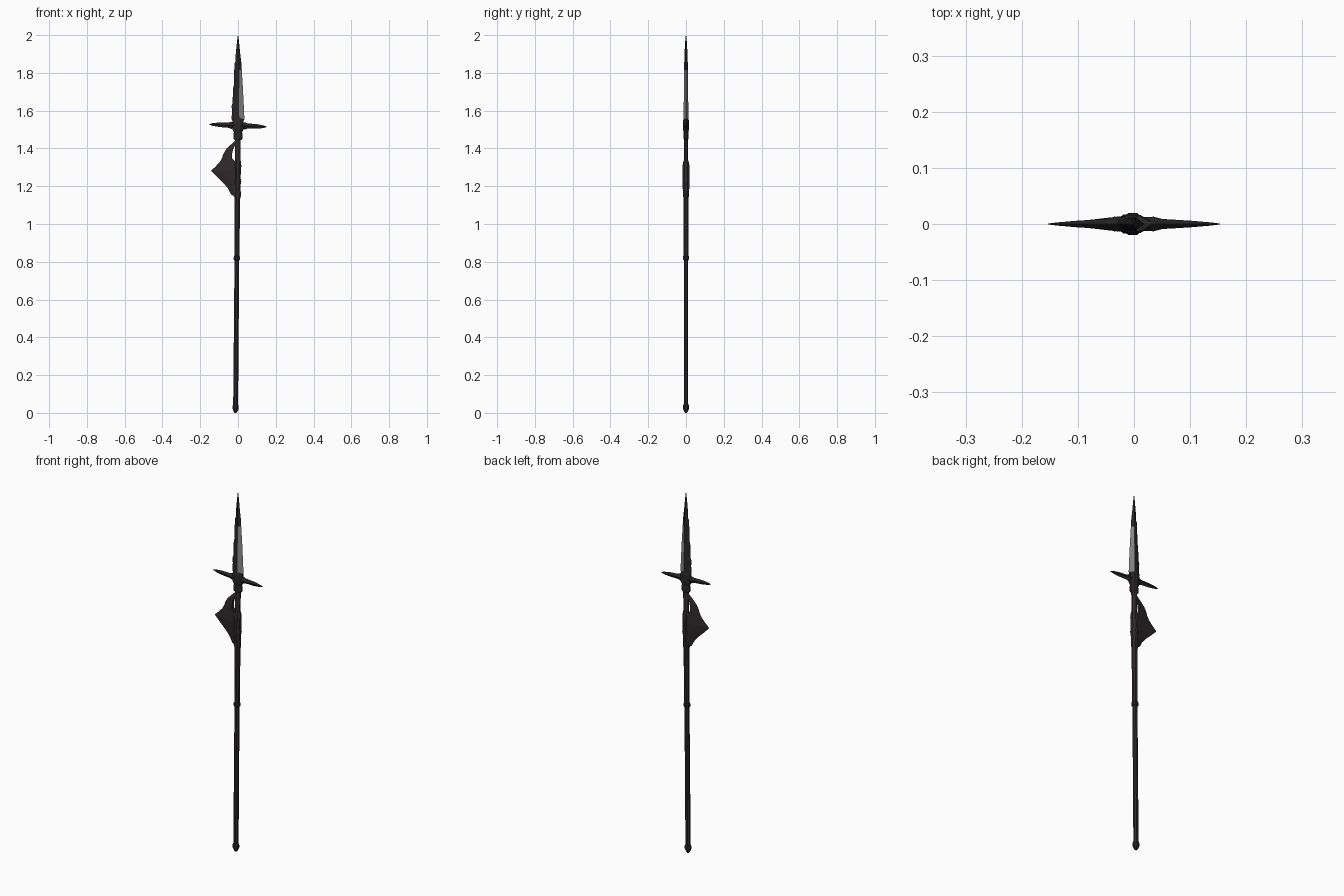
import bpy, bmesh, math


def material(name, rgb):
    m = bpy.data.materials.new(name)
    m.diffuse_color = (*rgb, 1)
    return m


WOOD = material("dark brown wood", (0.030, 0.023, 0.025))
IRON = material("blackened iron", (0.021, 0.018, 0.019))
AXE = material("dark brown steel", (0.028, 0.021, 0.022))
EDGE = material("bare grey steel", (0.25, 0.25, 0.24))


def cx(z):
    """The pole leans slightly: centre x at height z."""
    return -0.013 * max(0, 1 - z / 1.5)


def finish(name, bm, mats):
    bmesh.ops.recalc_face_normals(bm, faces=bm.faces)
    me = bpy.data.meshes.new(name)
    bm.to_mesh(me)
    bm.free()
    for m in mats:
        me.materials.append(m)
    ob = bpy.data.objects.new(name, me)
    bpy.context.collection.objects.link(ob)
    return ob


def loft(name, rings, mats, rule=None):
    """Skin a list of equal-length point rings and cap both ends."""
    bm = bmesh.new()
    rows = [[bm.verts.new(p) for p in r] for r in rings]
    n = len(rows[0])
    for i, (a, b) in enumerate(zip(rows, rows[1:])):
        for j in range(n):
            k = (j + 1) % n
            f = bm.faces.new((a[j], a[k], b[k], b[j]))
            if rule:
                f.material_index = rule(i, j)
    bm.faces.new(rows[0])
    bm.faces.new(rows[-1])
    return finish(name, bm, mats)


def turned(name, profile, mat, sides=8):
    """Faceted pole section from (z, rx, ry) steps."""
    rings = []
    for z, rx, ry in profile:
        angles = [math.tau * (j + 0.5) / sides for j in range(sides)]
        rings.append([(cx(z) + rx * math.cos(a), ry * math.sin(a), z) for a in angles])
    return loft(name, rings, [mat])


# Pole, in lower grip, upper grip and neck sections
turned("lower_shaft", [(0.03, .014, .012), (0.82, .0135, .012)], WOOD)
turned("upper_shaft", [(0.82, .0145, .014), (1.17, .0155, .015)], WOOD)
turned("neck", [(1.15, .016, .014), (1.33, .016, .012), (1.47, .016, .010)], WOOD)

# Metal fittings along the pole
turned("butt_cap", [(0, .006, .006), (.012, .013, .013), (.022, .017, .018),
                    (.036, .017, .018), (.046, .014, .013)], IRON)
turned("middle_ring", [(.808, .014, .013), (.813, .018, .018), (.827, .018, .018),
                       (.832, .014, .014)], IRON)
turned("axe_socket", [(1.13, .015, .014), (1.145, .019, .016), (1.165, .020, .016),
                      (1.18, .017, .018), (1.21, .018, .021), (1.225, .022, .021),
                      (1.24, .018, .021), (1.29, .018, .021), (1.305, .021, .020),
                      (1.325, .019, .017), (1.34, .016, .012)], WOOD)
turned("head_socket", [(1.445, .018, .011), (1.452, .026, .014), (1.475, .027, .014),
                       (1.485, .023, .013), (1.50, .031, .017), (1.545, .031, .017),
                       (1.56, .024, .013)], IRON)

# Hooked axe blade: (outer x, inner x, z, inner half thickness), thin outside
axe_rows = [(-.012, -.004, 1.445, .004), (-.040, -.014, 1.418, .006),
            (-.063, -.026, 1.395, .007), (-.078, -.032, 1.37, .009),
            (-.085, -.031, 1.348, .010), (-.097, -.012, 1.328, .012),
            (-.120, -.004, 1.303, .015), (-.143, -.004, 1.282, .016),
            (-.107, -.004, 1.245, .016), (-.074, -.004, 1.213, .015),
            (-.052, -.004, 1.187, .014), (-.037, -.004, 1.157, .012),
            (-.014, -.004, 1.143, .010)]
loft("axe_blade", [[(o, 0, z), (i + (o - i) * .5, -t * .5, z), (i, -t, z),
                    (i, t, z), (i + (o - i) * .5, t * .5, z)]
                   for o, i, z, t in axe_rows], [AXE])

# Two diamond-section side spikes, tilted a touch
for side, name in ((-1, "left_spike"), (1, "right_spike")):
    rings = []
    for x, h, t in [(.015, .013, .012), (.035, .019, .013), (.05, .014, .009),
                    (.10, .012, .006), (.135, .007, .003), (.153, .0008, .0008)]:
        z = 1.521 - side * x * .045
        rings.append([(side * x, 0, z - h), (side * x, -t, z),
                      (side * x, 0, z + h), (side * x, t, z)])
    loft(name, rings, [IRON])

# Spear blade with chipped left edge: (z, left, right, half thickness)
spear_rows = [(1.535, -.022, .024, .013), (1.555, -.034, .034, .013),
              (1.60, -.032, .032, .012), (1.625, -.034, .031, .012),
              (1.64, -.029, .030, .012), (1.72, -.026, .026, .011),
              (1.735, -.022, .025, .011), (1.815, -.020, .020, .010),
              (1.85, -.018, .018, .010), (1.86, -.013, .017, .009),
              (1.90, -.012, .012, .008), (1.96, -.006, .006, .005),
              (2.0, -.0008, .0008, .0008)]
loft("spear_blade", [[(l, 0, z), (l * .45, -t * .8, z), (r * .2, -t, z), (r, 0, z),
                      (r * .2, t, z), (l * .45, t * .8, z)]
                     for z, l, r, t in spear_rows], [IRON, EDGE],
     # ground grey bevel on the right side, below the tip
     rule=lambda i, j: 1 if 1 <= i <= 6 and j in (2, 3) else 0)
